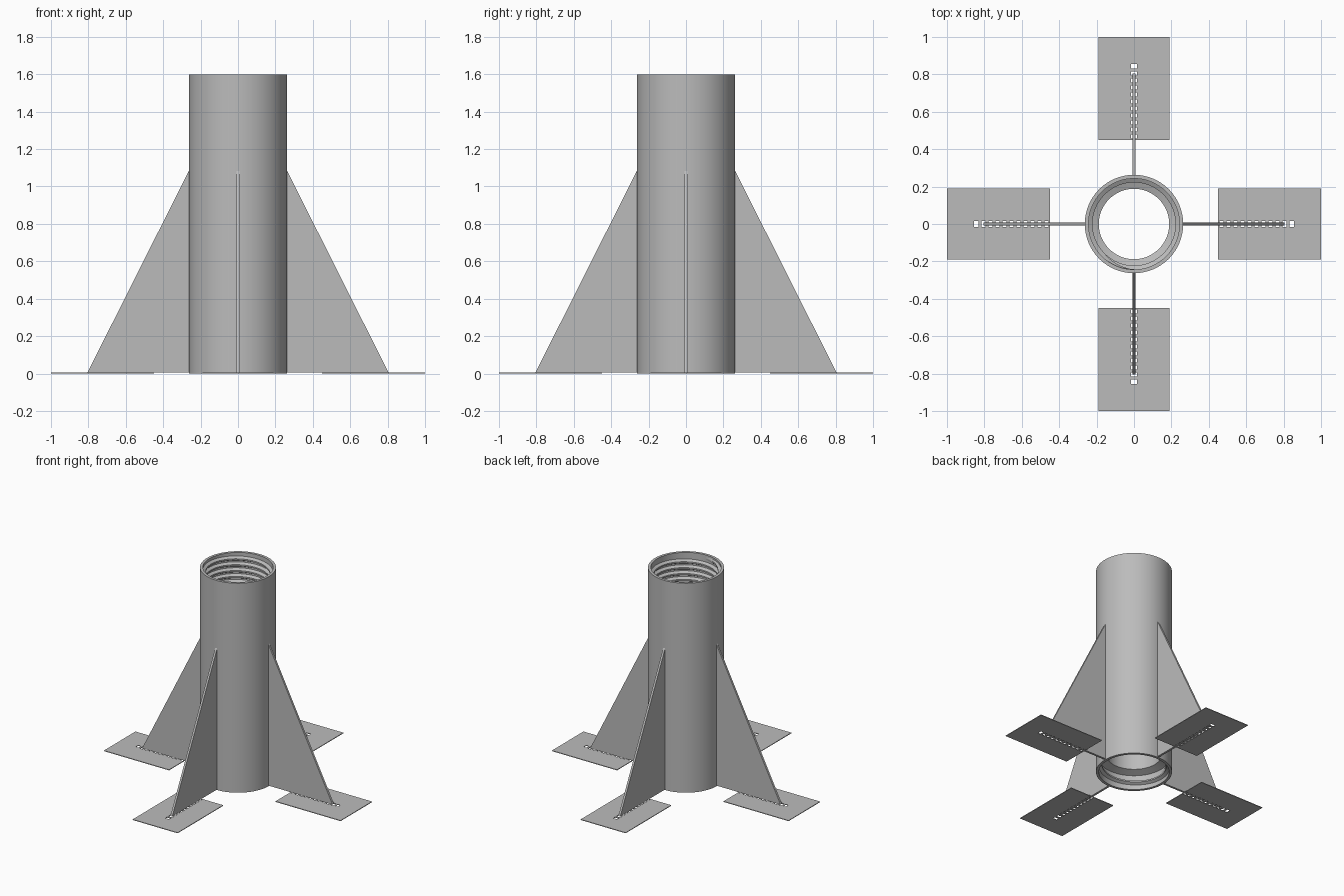
import bpy
import bmesh
import math

cube = bpy.data.objects.get("Cube")
if cube:
    bpy.data.objects.remove(cube, do_unlink=True)

grey = bpy.data.materials.new("plain_grey")
grey.use_nodes = True
colour = (0.5, 0.5, 0.5, 1)
grey.diffuse_color = colour
grey.node_tree.nodes["Principled BSDF"].inputs["Base Color"].default_value = colour

HEIGHT = 1.6
OUTER, THREAD_ROOT, THREAD_CREST, BORE = 0.263, 0.243, 0.222, 0.188
PITCH = 0.045
SEGMENTS = 96
PLATE_THICK = 0.005
FIN_THICK = 0.016


def finish(name, bm, smooth=False):
    """Turn a bmesh into a grey object."""
    bmesh.ops.recalc_face_normals(bm, faces=bm.faces)
    mesh = bpy.data.meshes.new(name)
    bm.to_mesh(mesh)
    bm.free()
    mesh.materials.append(grey)
    obj = bpy.data.objects.new(name, mesh)
    bpy.context.collection.objects.link(obj)
    if smooth:
        bpy.ops.object.select_all(action="DESELECT")
        obj.select_set(True)
        bpy.context.view_layer.objects.active = obj
        bpy.ops.object.shade_smooth_by_angle(angle=math.radians(30))
    return obj


def loft(bm, rings, closed):
    """Skin closed section loops, optionally joining last to first."""
    loops = [[bm.verts.new(p) for p in ring] for ring in rings]
    pairs = list(zip(loops, loops[1:]))
    if closed:
        pairs.append((loops[-1], loops[0]))
    for a, b in pairs:
        for i in range(len(a)):
            j = (i + 1) % len(a)
            bm.faces.new((a[i], a[j], b[j], b[i]))
    if not closed:
        bm.faces.new(loops[0])
        bm.faces.new(loops[-1])


def section(profile, angle, lift=0):
    return [(r * math.cos(angle), r * math.sin(angle), z + lift) for r, z in profile]


# Central tube with a wider threaded socket at each end
tube_profile = [
    (OUTER, 0), (OUTER, HEIGHT), (THREAD_ROOT, HEIGHT),
    (THREAD_ROOT, HEIGHT - 0.34), (BORE, HEIGHT - 0.36),
    (BORE, 0.13), (THREAD_ROOT, 0.11), (THREAD_ROOT, 0),
]
bm = bmesh.new()
loft(bm, [section(tube_profile, math.tau * i / SEGMENTS) for i in range(SEGMENTS)], True)
finish("tube", bm, True)


# Helical threads, fading into the wall at both ends
def add_thread(name, start, turns):
    bm = bmesh.new()
    steps = int(turns * SEGMENTS)
    rings = []
    for i in range(steps + 1):
        fade = min(1, i / 12, (steps - i) / 12)
        crest = THREAD_ROOT - (THREAD_ROOT - THREAD_CREST) * max(fade, 0.05)
        profile = [
            (THREAD_ROOT + 0.003, -0.42 * PITCH), (crest, -0.12 * PITCH),
            (crest, 0.12 * PITCH), (THREAD_ROOT + 0.003, 0.42 * PITCH),
        ]
        rings.append(section(profile, math.tau * i / SEGMENTS, start + PITCH * i / SEGMENTS))
    loft(bm, rings, False)
    finish(name, bm, True)


add_thread("upper_thread", HEIGHT - 0.33, 6.75)
add_thread("lower_thread", 0.025, 1.5)


# Triangular fin standing on the foot plate
def add_fin(name, angle):
    bm = bmesh.new()
    outline = [(OUTER - 0.01, PLATE_THICK), (0.805, PLATE_THICK), (OUTER, 1.083),
               (OUTER - 0.01, 1.083)]
    half = FIN_THICK / 2
    loft(bm, [[(x, y, z) for x, z in outline] for y in (-half, half)], False)
    finish(name, bm).rotation_euler.z = angle


# Thin foot plate with a row of small rectangular slots
def add_foot(name, angle):
    centres = [0.4675 + 0.0375 * i for i in range(10)] + [0.843]
    xs = [0.45]
    for c in centres:
        xs += [c - 0.0115, c + 0.0115]
    xs.append(1.0)
    ys = [-0.19, -0.017, 0.017, 0.19]
    bm = bmesh.new()
    grid = [[bm.verts.new((x, y, 0)) for y in ys] for x in xs]
    for i in range(len(xs) - 1):
        for j in range(3):
            if j == 1 and i % 2 == 1:
                continue
            bm.faces.new((grid[i][j], grid[i + 1][j], grid[i + 1][j + 1], grid[i][j + 1]))
    # Give the sheet its thickness
    sheet = bm.faces[:]
    raised = bmesh.ops.extrude_face_region(bm, geom=sheet, use_keep_orig=True)
    for v in raised["geom"]:
        if isinstance(v, bmesh.types.BMVert):
            v.co.z = PLATE_THICK
    finish(name, bm).rotation_euler.z = angle


for i, side in enumerate(("left", "back", "right", "front")):
    add_fin(side + "_fin", i * math.pi / 2)
    add_foot(side + "_foot_plate", i * math.pi / 2)
